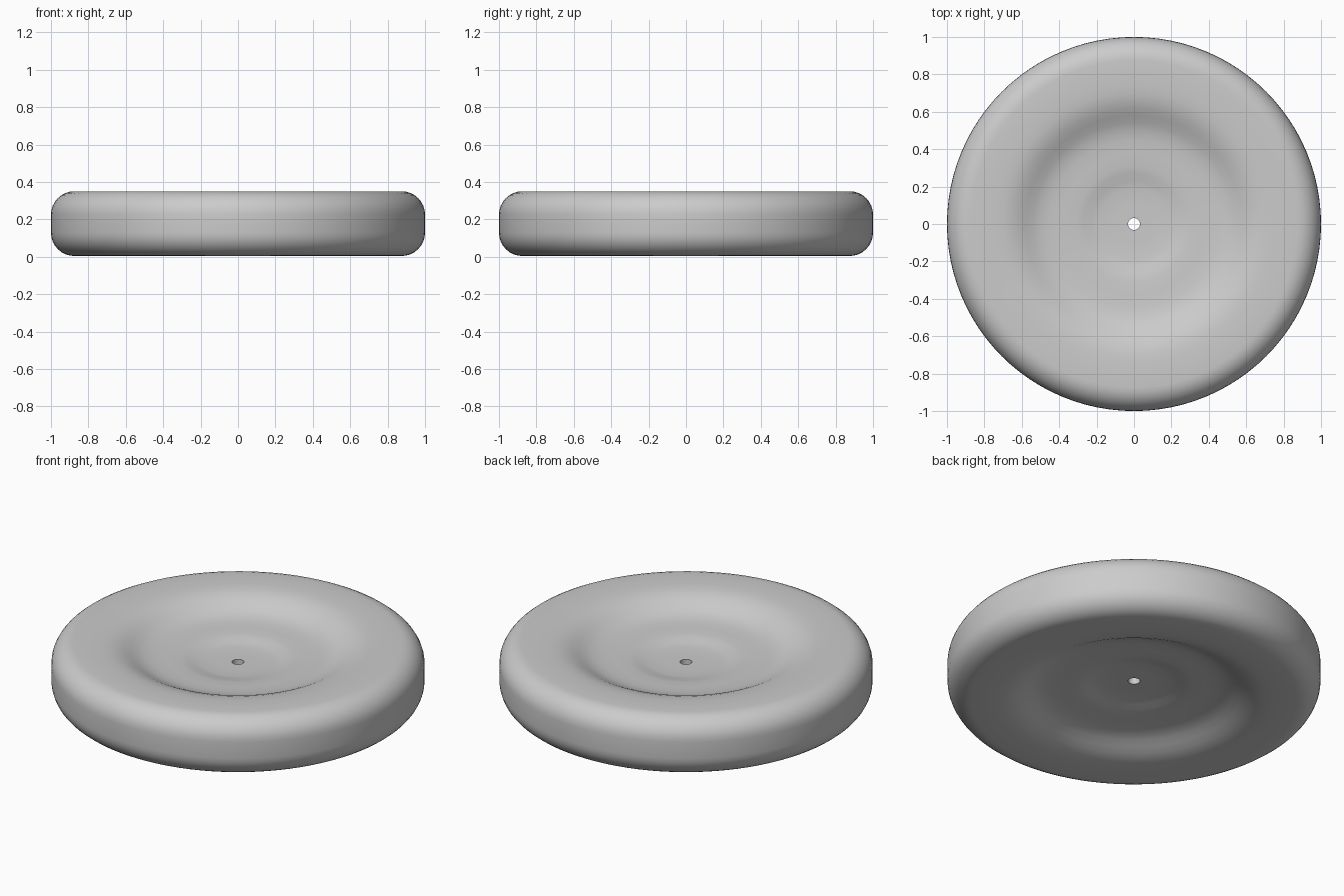
import bpy, bmesh, math

if "Cube" in bpy.data.objects:
    bpy.data.objects.remove(bpy.data.objects["Cube"])

SEG = 96
MID = 0.177          # mid height of the disc
HALF = 0.173         # half thickness at the rim

# upper half profile (radius, height above the mid plane), hole edge to rim
half = [(0.032, 0.058), (0.10, 0.058), (0.19, 0.060), (0.23, 0.066),
        (0.27, 0.076), (0.31, 0.082), (0.38, 0.084), (0.45, 0.088),
        (0.50, 0.096), (0.54, 0.110), (0.58, 0.130), (0.62, 0.149),
        (0.66, 0.162), (0.70, 0.169), (0.75, 0.172), (0.80, HALF)]
# rounded outer edge
R = 0.125
for i in range(9):
    a = math.pi / 2 * (1 - i / 8)
    half.append((1 - R + R * math.cos(a), HALF - R + R * math.sin(a)))

profile = half + [(r, -z) for r, z in reversed(half)]

# lathe the closed profile; the last strip forms the centre hole wall
bm = bmesh.new()
rings = [[bm.verts.new((r * math.cos(2 * math.pi * k / SEG),
                        r * math.sin(2 * math.pi * k / SEG), MID + z))
          for k in range(SEG)] for r, z in profile]
for i, a in enumerate(rings):
    b = rings[(i + 1) % len(rings)]
    for k in range(SEG):
        n = (k + 1) % SEG
        bm.faces.new((a[k], b[k], b[n], a[n]))
bmesh.ops.recalc_face_normals(bm, faces=bm.faces)
mesh = bpy.data.meshes.new("wheel_disc")
bm.to_mesh(mesh)
bm.free()

disc = bpy.data.objects.new("wheel_disc", mesh)
bpy.context.collection.objects.link(disc)

grey = bpy.data.materials.new("plain grey")
grey.diffuse_color = (0.6, 0.6, 0.6, 1)
grey.use_nodes = True
grey.node_tree.nodes["Principled BSDF"].inputs["Base Color"].default_value = grey.diffuse_color
mesh.materials.append(grey)

bpy.context.view_layer.objects.active = disc
disc.select_set(True)
bpy.ops.object.shade_smooth_by_angle(angle=math.radians(40))
